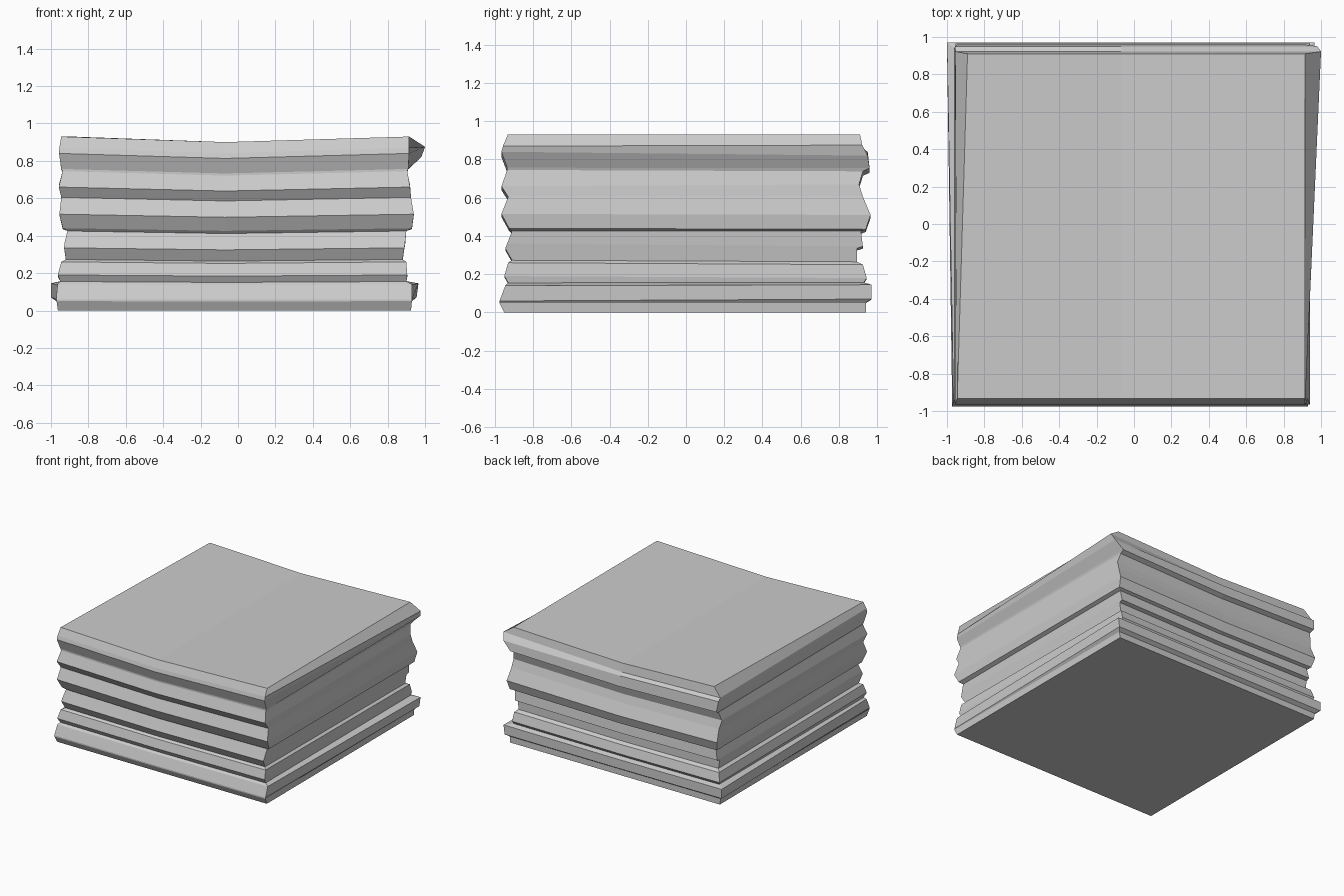
import bpy, bmesh

FOLD_X = -0.07   # the sheets sag along this line

# Outline rings, bottom to top: z_front, y_front, z_back, y_back, x_left, x_right
RINGS = [
    (0.00, -0.950, 0.000, 0.940, -0.963, 0.925),
    (0.05, -0.975, 0.050, 0.940, -0.970, 0.930),
    (0.06, -0.975, 0.070, 0.970, -0.972, 0.930),
    (0.14, -0.945, 0.145, 0.970, -0.965, 0.930),
    (0.155, -0.930, 0.157, 0.930, -0.950, 0.900),
    (0.19, -0.950, 0.180, 0.945, -0.963, 0.905),
    (0.26, -0.930, 0.250, 0.925, -0.945, 0.900),
    (0.273, -0.910, 0.265, 0.895, -0.920, 0.880),
    (0.335, -0.945, 0.335, 0.895, -0.930, 0.890),
    (0.36, -0.935, 0.345, 0.925, -0.928, 0.893),
    (0.425, -0.910, 0.425, 0.915, -0.912, 0.900),
    (0.44, -0.925, 0.435, 0.940, -0.937, 0.930),
    (0.515, -0.965, 0.510, 0.965, -0.955, 0.940),
    (0.605, -0.930, 0.605, 0.925, -0.945, 0.925),
    (0.66, -0.965, 0.670, 0.905, -0.958, 0.920),
    (0.745, -0.935, 0.738, 0.925, -0.938, 0.905),
    (0.757, -0.935, 0.755, 0.960, -0.945, 0.910),
    (0.84, -0.965, 0.840, 0.950, -0.957, 0.915),
    (0.87, -0.957, 0.860, 0.922, -0.955, 0.915),
    (0.93, -0.932, 0.930, 0.910, -0.945, 0.915),
]

# Back corners that splay out: ring -> (x, z)
BACK_LEFT = {2: (-1.0, 0.07), 3: (-1.0, 0.145), 19: (-0.89, 0.93)}
BACK_RIGHT = {2: (0.955, 0.07), 3: (0.965, 0.145),
              17: (0.98, 0.82), 18: (1.0, 0.875)}


def build_stack():
    bm = bmesh.new()
    loops = []
    for i, (zf, yf, zb, yb, xl, xr) in enumerate(RINGS):
        blx, blz = BACK_LEFT.get(i, (xl, zb))
        brx, brz = BACK_RIGHT.get(i, (xr, zb))
        pts = [(xl, yf, zf), (FOLD_X, yf, zf * 0.968), (xr, yf, zf),
               (brx, yb, brz), (FOLD_X, yb, zb * 0.968), (blx, yb, blz)]
        loops.append([bm.verts.new(p) for p in pts])
    # zigzag walls of folded layers
    for a, b in zip(loops, loops[1:]):
        for k in range(6):
            n = (k + 1) % 6
            bm.faces.new((a[k], a[n], b[n], b[k]))
    # base, and top creased along the sag
    bm.faces.new(loops[0][::-1])
    t = loops[-1]
    bm.faces.new((t[0], t[1], t[4], t[5]))
    bm.faces.new((t[1], t[2], t[3], t[4]))
    bmesh.ops.recalc_face_normals(bm, faces=bm.faces)
    mesh = bpy.data.meshes.new("folded_stack")
    bm.to_mesh(mesh)
    bm.free()
    obj = bpy.data.objects.new("folded_stack", mesh)
    bpy.context.collection.objects.link(obj)


build_stack()
